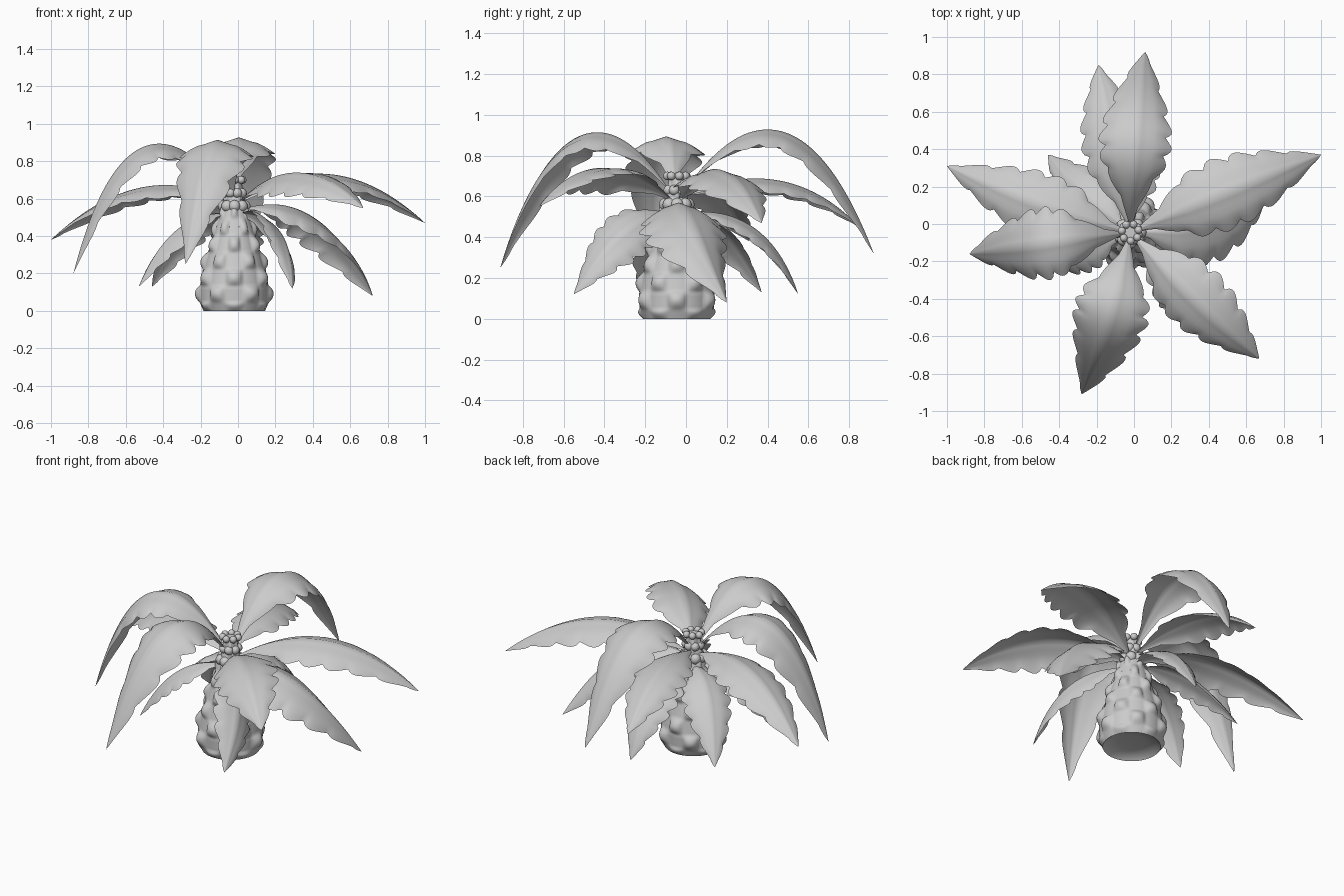
import bpy, bmesh, math
from mathutils import Vector

if "Cube" in bpy.data.objects:
    bpy.data.objects.remove(bpy.data.objects["Cube"])

grey = bpy.data.materials.new("plain grey")
grey.use_nodes = True
colour = (0.6, 0.6, 0.6, 1)
grey.diffuse_color = colour
grey.node_tree.nodes["Principled BSDF"].inputs["Base Color"].default_value = colour

AXIS = Vector((-0.02, -0.045, 0))


def finish(bm, name, angle=50):
    mesh = bpy.data.meshes.new(name)
    bm.to_mesh(mesh)
    bm.free()
    mesh.materials.append(grey)
    obj = bpy.data.objects.new(name, mesh)
    bpy.context.collection.objects.link(obj)
    bpy.ops.object.select_all(action="DESELECT")
    obj.select_set(True)
    bpy.context.view_layer.objects.active = obj
    bpy.ops.object.shade_smooth_by_angle(angle=math.radians(angle))
    return obj


def bridge(bm, rows, closed=False):
    for a, b in zip(rows, rows[1:]):
        count = len(a)
        for i in range(count if closed else count - 1):
            j = (i + 1) % count
            bm.faces.new((a[i], a[j], b[j], b[i]))


# Trunk: a tapering lathe with staggered rows of rounded bosses
PROFILE = [(0, .165), (.04, .182), (.12, .185), (.22, .168), (.34, .132),
           (.46, .095), (.54, .07), (.62, .045), (.70, .038)]


def trunk_radius(z):
    for (z0, r0), (z1, r1) in zip(PROFILE, PROFILE[1:]):
        if z <= z1:
            return r0 + (r1 - r0) * (z - z0) / (z1 - z0)
    return PROFILE[-1][1]


def ring(bm, z, radius_at):
    verts = []
    for i in range(96):
        a = math.tau * i / 96
        r = radius_at(a)
        verts.append(bm.verts.new(AXIS + Vector((r * math.cos(a), r * math.sin(a), z))))
    return verts


def bossed(z):
    fade = min(1, z / .04) * min(1, trunk_radius(z) / .12)

    def radius_at(a):
        wave = math.cos(6 * a) * math.cos(math.pi * (z / .09 - 1))
        return trunk_radius(z) + .027 * fade * max(0, wave) ** .8
    return radius_at


bm = bmesh.new()
rows = [ring(bm, .03, lambda a: .08), ring(bm, .02, lambda a: .14)]
rows += [ring(bm, k / 100, bossed(k / 100)) for k in range(71)]
bridge(bm, rows, closed=True)
bm.faces.new(rows[0][::-1])
bm.faces.new(rows[-1])
finish(bm, "trunk")

# Crown: rings of small knobs around the top of the trunk
bm = bmesh.new()
for z, radius, size, count in [(.56, .055, .032, 8), (.63, .042, .026, 7),
                               (.70, .046, .021, 7)]:
    for i in range(count):
        a = math.tau * (i + z * 9) / count
        made = bmesh.ops.create_uvsphere(bm, u_segments=12, v_segments=8, radius=size)
        spot = AXIS + Vector((radius * math.cos(a), radius * math.sin(a), z))
        bmesh.ops.translate(bm, verts=made["verts"], vec=spot)
finish(bm, "crown_knobs")


# Leaves: arched midrib, drooping halves, scalloped edge
def leaf(name, base_z, middle, tip, half_width, roll=0, droop=.4, lobes=7):
    middle, tip, roll = Vector(middle), Vector(tip), math.radians(roll)
    out = (middle - AXIS).to_2d().normalized()
    start = AXIS + Vector((out.x * .03, out.y * .03, base_z))
    control = middle * 2 - (start + tip) / 2
    steps, half = lobes * 8, 6
    bm = bmesh.new()
    rows = []
    for k in range(steps + 1):
        t = k / steps
        point = start * (1 - t) ** 2 + control * (2 * t * (1 - t)) + tip * t * t
        tangent = ((control - start) * (1 - t) + (tip - control) * t).normalized()
        level = tangent.cross(Vector((0, 0, 1))).normalized()
        side = level * math.cos(roll) + level.cross(tangent) * math.sin(roll)
        normal = side.cross(tangent)
        body = math.sin(math.pi * t ** .95) ** .85 if 0 < t < 1 else 0
        body *= min(1, .25 + 2.7 * t)
        row = []
        for i in range(-half, half + 1):
            u = i / half
            phase = (t * lobes + (.35 if u > 0 else 0)) % 1
            notch = 1 - .2 * (1 - math.sin(math.pi * phase ** .7)) * abs(u) ** 3
            width = half_width * body * notch + .006 * (1 - t)
            fold = (-droop * u * u + .05 * math.exp(-(u * 5) ** 2)
                    - .03 * math.exp(-((abs(u) - .25) * 8) ** 2))
            row.append(bm.verts.new(point + side * width * u + normal * width * fold))
        rows.append(row)
    bridge(bm, rows)
    return finish(bm, name, 70)


LEAVES = [
    ("left_long_leaf", .58, (.50, .17, .72), (1, .37, .47), .195),
    ("front_left_leaf", .58, (.33, -.42, .73), (.67, -.72, .55), .185, -15),
    ("front_arched_leaf", .62, (-.135, -.52, .885), (-.28, -.91, .25), .205),
    ("right_arched_leaf", .62, (-.52, -.11, .86), (-.88, -.16, .20), .195),
    ("right_long_leaf", .58, (-.52, .11, .65), (-1, .31, .38), .175),
    ("left_drooping_leaf", .54, (.40, .01, .49), (.72, .20, .08), .22, 0, .5),
    ("back_right_drooping_leaf", .52, (-.27, .17, .44), (-.46, .37, .13), .14),
    ("back_long_leaf", .60, (-.12, .45, .67), (-.19, .85, .45), .165),
    ("back_arched_leaf", .62, (.01, .48, .905), (.06, .92, .32), .195),
    ("front_drooping_leaf", .52, (.22, -.31, .42), (.29, -.55, .12), .14, 45),
    ("back_drooping_leaf", .52, (0, .33, .44), (0, .55, .12), .14),
    ("right_drooping_leaf", .52, (-.32, -.14, .43), (-.53, -.22, .13), .14),
]
for spec in LEAVES:
    leaf(*spec)
